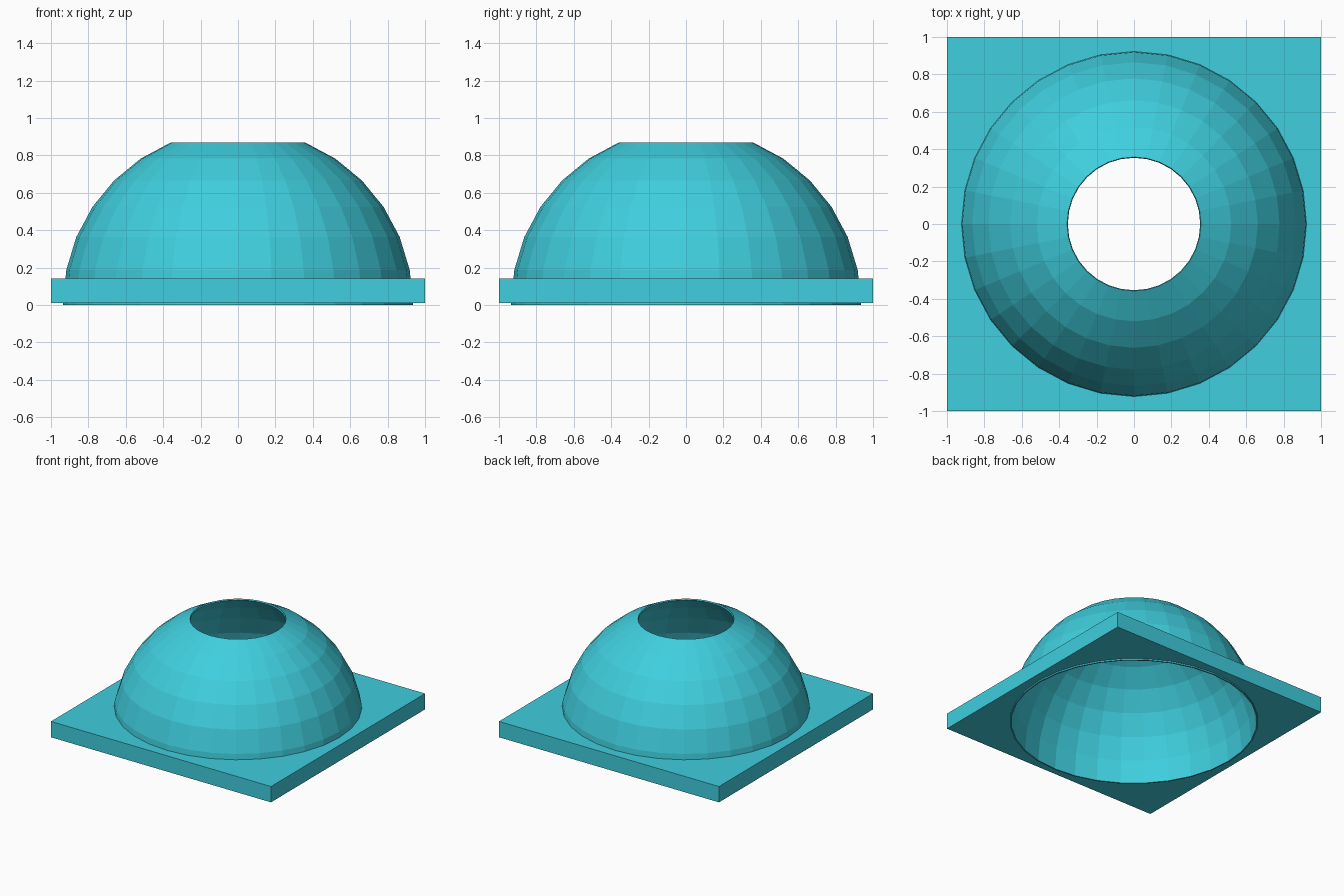
import bpy, bmesh
from math import sin, cos, pi, radians

if "Cube" in bpy.data.objects:
    bpy.data.objects.remove(bpy.data.objects["Cube"])

SIDES = 32
teal = bpy.data.materials.new("teal")
teal.diffuse_color = (0.05, 0.62, 0.73, 1)
teal.use_nodes = True
teal.node_tree.nodes["Principled BSDF"].inputs["Base Color"].default_value = teal.diffuse_color


def closed_loft(name, rings):
    """Join rings of points into a closed, flat-shaded loop of quads."""
    bm = bmesh.new()
    loops = [[bm.verts.new(p) for p in ring] for ring in rings]
    for k, a in enumerate(loops):
        b = loops[(k + 1) % len(loops)]
        for i in range(SIDES):
            j = (i + 1) % SIDES
            bm.faces.new((a[i], a[j], b[j], b[i]))
    bmesh.ops.recalc_face_normals(bm, faces=bm.faces)
    me = bpy.data.meshes.new(name)
    bm.to_mesh(me)
    bm.free()
    me.materials.append(teal)
    ob = bpy.data.objects.new(name, me)
    bpy.context.collection.objects.link(ob)
    return ob


def circle(r, z):
    return [(r * cos(2 * pi * i / SIDES), r * sin(2 * pi * i / SIDES), z)
            for i in range(SIDES)]


def square(z):
    ring = []
    for x, y, _ in circle(1, z):
        m = max(abs(x), abs(y))
        ring.append((x / m, y / m, z))
    return ring


# Thin open dome: outer and inner sphere rings, with a hole at the top
def sphere_rings(radius, lift):
    return [circle(radius * cos(radians(11.25 * k)),
                   radius * sin(radians(11.25 * k)) + (lift if k else 0))
            for k in range(7)]


closed_loft("dome_shell", sphere_rings(0.936, 0.005) + sphere_rings(0.925, 0.004)[::-1])

# Square base plate, its round opening hidden inside the shell wall
closed_loft("base_plate", [circle(0.930, 0.012), square(0.012), square(0.142), circle(0.917, 0.142)])
